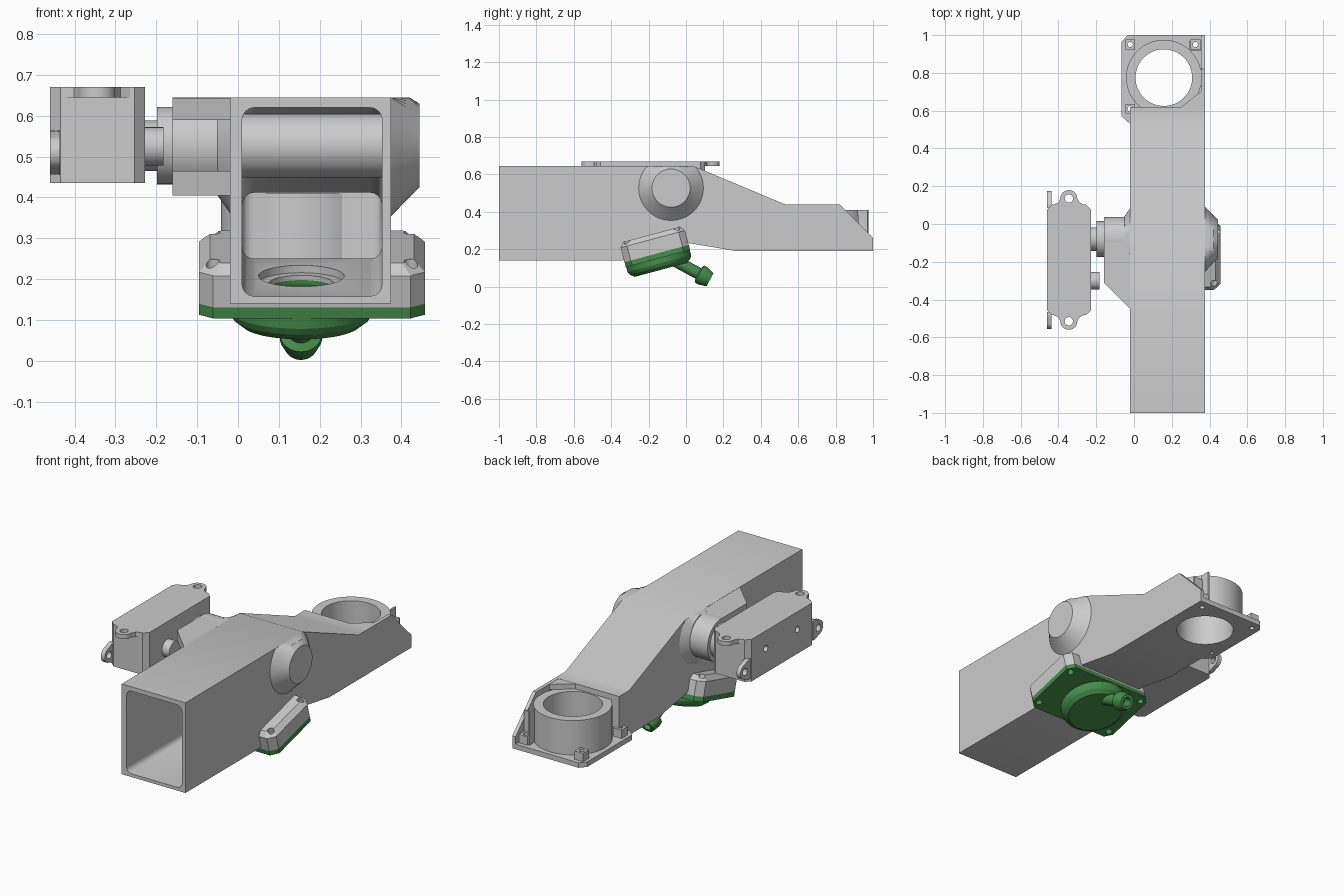
import bpy, bmesh, math
from mathutils import Matrix, Vector

if "Cube" in bpy.data.objects:
    bpy.data.objects.remove(bpy.data.objects["Cube"])

green = bpy.data.materials.new("green")
green.diffuse_color = (0.06, 0.27, 0.07, 1)
green.use_nodes = True
green.node_tree.nodes["Principled BSDF"].inputs["Base Color"].default_value = green.diffuse_color
cutters = []


def loft(name, rings, mat=None, matrix=None, ztop=None):
    """Closed skin through rings of equal point count."""
    bm = bmesh.new()
    rows = [[bm.verts.new(p) for p in ring] for ring in rings]
    n = len(rows[0])
    for a, b in zip(rows, rows[1:]):
        for i in range(n):
            bm.faces.new((a[i], a[(i + 1) % n], b[(i + 1) % n], b[i]))
    bm.faces.new(rows[0])
    bm.faces.new(rows[-1])
    if matrix:
        bm.transform(matrix)
    if ztop is not None:
        for v in bm.verts:
            v.co.z = min(v.co.z, ztop)
    bmesh.ops.recalc_face_normals(bm, faces=bm.faces)
    me = bpy.data.meshes.new(name)
    bm.to_mesh(me)
    bm.free()
    ob = bpy.data.objects.new(name, me)
    bpy.context.collection.objects.link(ob)
    if mat:
        me.materials.append(mat)
    return ob


def prism_x(name, pts, a, b, **k):
    return loft(name, [[(x, p[0], p[1]) for p in pts] for x in (a, b)], **k)


def prism_z(name, pts, a, b, **k):
    return loft(name, [[(p[0], p[1], z) for p in pts] for z in (a, b)], **k)


def lathe(name, profile, matrix, n=48, **k):
    angs = [2 * math.pi * i / n for i in range(n)]
    return loft(name, [[(r * math.cos(t), r * math.sin(t), h) for t in angs]
                       for h, r in profile], matrix=matrix, **k)


def along(pos, direction):
    return Matrix.Translation(pos) @ Vector(direction).to_track_quat('Z', 'Y').to_matrix().to_4x4()


def rect(x0, x1, y0, y1, c):
    return [(x0 + c, y0), (x1 - c, y0), (x1, y0 + c), (x1, y1 - c),
            (x1 - c, y1), (x0 + c, y1), (x0, y1 - c), (x0, y0 + c)]


def box(name, x0, x1, y0, y1, z0, z1):
    return prism_z(name, [(x0, y0), (x1, y0), (x1, y1), (x0, y1)], z0, z1)


def cut(cutter, *targets):
    cutter.hide_render = True
    if cutter not in cutters:
        cutters.append(cutter)
    for t in targets:
        m = t.modifiers.new("cut", 'BOOLEAN')
        m.operation, m.solver, m.object = 'DIFFERENCE', 'EXACT', cutter


# main duct and its rounded inner passage
duct = prism_x("duct", [(-1, 0.14), (-1, 0.645), (0.04, 0.645), (0.53, 0.44), (0.62, 0.44),
                        (0.62, 0.19), (0.27, 0.19), (0, 0.235), (-0.34, 0.14)], -0.02, 0.375)
passage = prism_x("passage_cutter", [(-1.2, 0.158), (-1.2, 0.62), (0.035, 0.62), (0.525, 0.412),
                                     (0.6, 0.412), (0.6, 0.215), (0.27, 0.215), (0, 0.25),
                                     (-0.36, 0.158)], 0.01, 0.353)
bm = bmesh.new()
bm.from_mesh(passage.data)
edges = [e for e in bm.edges if abs(e.verts[0].co.x - e.verts[1].co.x) < 1e-4]
bmesh.ops.bevel(bm, geom=edges, offset=0.03, segments=4, profile=0.5, affect='EDGES')
bm.to_mesh(passage.data)
bm.free()
cut(passage, duct)

# valve drum and hubs on its axis
AY, AZ = -0.08, 0.527
lathe("valve_drum", [(0, 0.078), (0.37, 0.078)], along((-0.005, AY, AZ), (1, 0, 0)))
lathe("right_hub", [(0, 0.173), (0.045, 0.126), (0.07, 0.102)],
      along((0.375, AY, AZ), (1, 0, 0)), ztop=0.645)
lathe("left_hub", [(0, 0.165), (0.03, 0.122), (0.03, 0.118), (0.14, 0.118), (0.14, 0.095),
                   (0.178, 0.095), (0.178, 0.062), (0.22, 0.062)],
      along((-0.02, AY, AZ), (-1, 0, 0)), ztop=0.645)
for nm, z0, z1 in (("upper_web", 0.59, 0.644), ("lower_web", 0.405, 0.465)):
    prism_z(nm, [(-0.015, AY), (-0.16, AY), (-0.16, -0.31), (-0.015, -0.455)], z0, z1)

# outlet end: plate, collar, side wall, roof corner
plate = prism_z("outlet_plate", [(-0.065, 0.57), (-0.015, 0.525), (0.374, 0.525), (0.374, 1),
                                 (-0.035, 1), (-0.065, 0.965)], 0.19, 0.218)
collar = lathe("outlet_collar", [(0.2, 0.2), (0.41, 0.2)], Matrix.Translation((0.158, 0.775, 0)), n=64)
cut(lathe("outlet_bore_cutter", [(0.1, 0.15), (0.6, 0.15)],
          Matrix.Translation((0.158, 0.775, 0)), n=64), plate, collar)
prism_x("outlet_side_wall", [(0.6, 0.191), (0.6, 0.44), (0.82, 0.44), (1, 0.26), (1, 0.191)], 0.355, 0.375)
prism_z("roof_corner", [(0.25, 0.61), (0.25, 0.62), (0.365, 0.71), (0.365, 0.61)], 0.41, 0.439)
for i, (x, y) in enumerate(((-0.02, 0.95), (0.325, 0.95), (-0.02, 0.61))):
    boss = box(f"screw_boss_{i}", x - 0.026, x + 0.026, y - 0.026, y + 0.026, 0.2, 0.265)
    cut(lathe("boss_cutter", [(0.1, 0.014), (0.4, 0.014)], Matrix.Translation((x, y, 0)), n=16), boss, plate)
box("outlet_fin", 0.29, 0.3, 0.9, 0.97, 0.21, 0.41)
box("outlet_cross_fin", 0.3, 0.357, 0.915, 0.925, 0.21, 0.38)

# tilted drain housing (grey) with green cover, dish and barbed nozzle
T = Matrix.Translation((0.181, -0.157, 0.177)) @ Matrix.Rotation(math.radians(15), 4, 'X')
big = rect(-0.277, 0.277, -0.178, 0.178, 0.035)
small = rect(-0.25, 0.25, -0.155, 0.155, 0.03)
housing = loft("drain_housing", [[(x, y, z) for x, y in o] for o, z in ((big, 0), (big, 0.08), (small, 0.106))],
               matrix=T)
cover = prism_z("drain_cover", big, -0.028, 0, mat=green, matrix=T)
TD = T @ Matrix.Translation((-0.026, 0, 0))
dish = lathe("drain_dish", [(-0.02, 0.176), (-0.055, 0.176), (-0.072, 0.168), (-0.09, 0.145)], TD, n=64, mat=green)
cut(passage, housing)
cut(lathe("drain_cutter", [(-0.012, 0.08), (0.012, 0.08), (0.012, 0.105), (0.09, 0.105)], TD),
    duct, housing, cover)
for sx in (-1, 1):
    for sy in (-1, 1):
        cut(lathe("screw_cutter", [(-0.1, 0.017), (0.2, 0.017)],
                  T @ Matrix.Translation((sx * 0.242, sy * 0.135, 0)), n=20), housing, cover)
lathe("drain_nozzle", [(0, 0.032), (0.14, 0.032), (0.148, 0.052), (0.17, 0.052), (0.212, 0.04),
                       (0.212, 0.024), (0.15, 0.024)],
      along((0.154, -0.058, 0.138), (0, 0.88, -0.475)), n=32, mat=green)

# actuator with rounded corners, mounting tabs and bosses
MY = -0.19
body = prism_z("actuator_body", rect(-0.46, -0.228, -0.482, 0.102, 0.025), 0.435, 0.67)
lathe("actuator_pin", [(0, 0.047), (0.05, 0.047)], along((-0.232, -0.3, 0.525), (1, 0, 0)), n=32)
for y in (-0.05, -0.33):
    cut(lathe("side_hole_cutter", [(0, 0.017), (0.05, 0.017)], along((-0.48, y, 0.57), (1, 0, 0)), n=20), body)


def tab(r, flare):
    """Rounded ear outline as (across, outward) offsets."""
    arc = [(r * math.cos(math.pi * i / 12), r * math.sin(math.pi * i / 12)) for i in range(13)]
    return [(flare, -0.05), (flare, -0.035), (r + 0.012, -0.022)] + arc + \
           [(-r - 0.012, -0.022), (-flare, -0.035), (-flare, -0.05)]


for s, nm in ((1, "rear"), (-1, "front")):
    c = MY + s * 0.325
    ear = prism_z(nm + "_top_tab", [(-0.345 + a, c + s * b) for a, b in tab(0.045, 0.085)], 0.645, 0.67)
    cut(lathe("tab_cutter", [(0.6, 0.022), (0.7, 0.022)], Matrix.Translation((-0.345, c, 0)), n=24), ear)
    ear = prism_x(nm + "_side_tab", [(c + s * b, 0.51 + a) for a, b in tab(0.041, 0.054)], -0.46, -0.436)
    cut(lathe("tab_cutter", [(0, 0.02), (0.1, 0.02)], along((-0.5, c, 0.51), (1, 0, 0)), n=24), ear)

# bake the cuts, drop the cutters, smooth round faces
bpy.context.view_layer.update()
dg = bpy.context.evaluated_depsgraph_get()
parts = [o for o in bpy.context.scene.objects if o not in cutters]
baked = [(o, bpy.data.meshes.new_from_object(o.evaluated_get(dg))) for o in parts if o.modifiers]
for o, me in baked:
    o.modifiers.clear()
    o.data = me
for c in cutters:
    bpy.data.objects.remove(c)
for o in parts:
    o.select_set(True)
bpy.context.view_layer.objects.active = parts[0]
bpy.ops.object.shade_smooth_by_angle(angle=math.radians(25))
